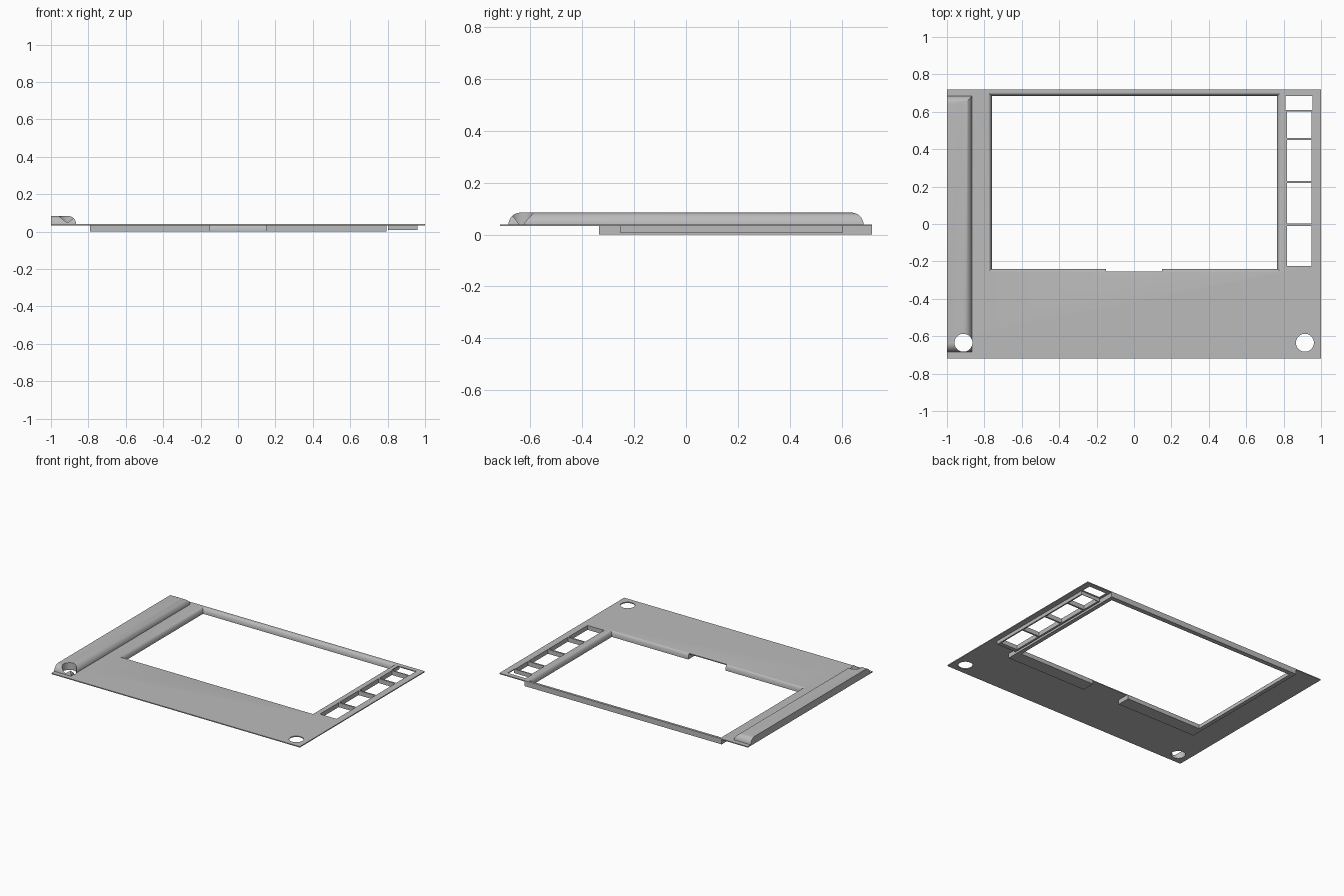
import bpy, bmesh
from math import sin, cos, pi

cube = bpy.data.objects.get("Cube")
if cube:
    bpy.data.objects.remove(cube, do_unlink=True)

grey = bpy.data.materials.new("plain grey")
grey.use_nodes = True
COLOUR = (0.5, 0.5, 0.5, 1)
grey.diffuse_color = COLOUR
grey.node_tree.nodes["Principled BSDF"].inputs["Base Color"].default_value = COLOUR


def loft(name, rings):
    """Closed solid through stacked rectangles (x0, x1, y0, y1, z)."""
    bm = bmesh.new()
    loops = [[bm.verts.new(p) for p in ((a, c, z), (b, c, z), (b, d, z), (a, d, z))]
             for a, b, c, d, z in rings]
    for low, high in zip(loops, loops[1:]):
        for i in range(4):
            j = (i + 1) % 4
            bm.faces.new((low[i], low[j], high[j], high[i]))
    bm.faces.new(loops[0][::-1])
    bm.faces.new(loops[-1])
    bmesh.ops.recalc_face_normals(bm, faces=bm.faces)
    mesh = bpy.data.meshes.new(name)
    bm.to_mesh(mesh)
    bm.free()
    mesh.materials.append(grey)
    ob = bpy.data.objects.new(name, mesh)
    bpy.context.collection.objects.link(ob)
    return ob


def box(name, x0, x1, y0, y1, z0, z1):
    return loft(name, [(x0, x1, y0, y1, z0), (x0, x1, y0, y1, z1)])


def cut(target, *cutters):
    bpy.context.view_layer.objects.active = target
    for c in cutters:
        c.hide_render = True
        mod = target.modifiers.new("cut", "BOOLEAN")
        mod.operation, mod.solver, mod.object = "DIFFERENCE", "EXACT", c
        bpy.ops.object.modifier_apply(modifier=mod.name)


LOW, TOP, BACK = 0.033, 0.04, 0.718
STEPS = 8

# Main parts
panel = box("panel", -1, 1, -BACK, BACK, LOW, TOP)
rim = box("window_rim", -0.79, 0.795, -0.335, BACK, 0, LOW)
frame = box("button_frame", 0.803, 0.96, -0.255, 0.605, 0.008, LOW)

# Side bar with rounded right edge and ends
R = 0.047
bar_rings = []
for i in range(STEPS + 1):
    a = i / STEPS * pi / 2
    inset = R * (1 - cos(a))
    bar_rings.append((-1, -0.865 - inset, inset - 0.685, 0.685 - inset, TOP - 0.002 + R * sin(a)))
bar = loft("side_bar", bar_rings)

# Window cutter flaring outward toward the top
window_rings = [(-0.76, 0.765, -0.24, 0.684, -0.1)]
for i in range(STEPS + 1):
    a = i / STEPS * pi / 2
    f = 0.02 * (1 - cos(a))
    window_rings.append((-0.76 - f, 0.765 + f, -0.24 - 0.7 * f, 0.684 + f, 0.005 + (TOP - 0.005) * sin(a)))
f = 0.02
window_rings.append((-0.76 - f, 0.765 + f, -0.24 - 0.7 * f, 0.684 + f, 0.1))
window = loft("window_cutter", window_rings)

# Notch in the front of the window
notch = box("notch_cutter", -0.15, 0.15, -0.254, -0.1, -0.1, 0.1)
rim_gap = box("rim_gap_cutter", -0.15, 0.15, -0.4, -0.1, -0.1, 0.1)

# Button slots
spans = [(-0.225, -0.01), (0.002, 0.219), (0.231, 0.449), (0.461, 0.602)]
slots = [box("slot_cutter", 0.817, 0.95, a, b, -0.1, 0.1) for a, b in spans]
top_slot = box("slot_cutter", 0.81, 0.955, 0.61, 0.684, -0.1, 0.1)

# Round corner holes
holes = []
for x in (-0.912, 0.914):
    bpy.ops.mesh.primitive_cylinder_add(vertices=40, radius=0.048, depth=0.4, location=(x, -0.635, 0))
    holes.append(bpy.context.object)
    holes[-1].name = "hole_cutter"

cut(panel, window, notch, top_slot, *slots, *holes)
cut(rim, window, rim_gap)
cut(frame, *slots)
cut(bar, holes[0])

for c in [window, notch, rim_gap, top_slot, *slots, *holes]:
    bpy.data.objects.remove(c, do_unlink=True)

# Smooth the rounded edges only
bpy.ops.object.select_all(action="DESELECT")
for ob in (panel, rim, frame, bar):
    ob.select_set(True)
bpy.context.view_layer.objects.active = panel
bpy.ops.object.shade_smooth_by_angle(angle=pi / 6)
